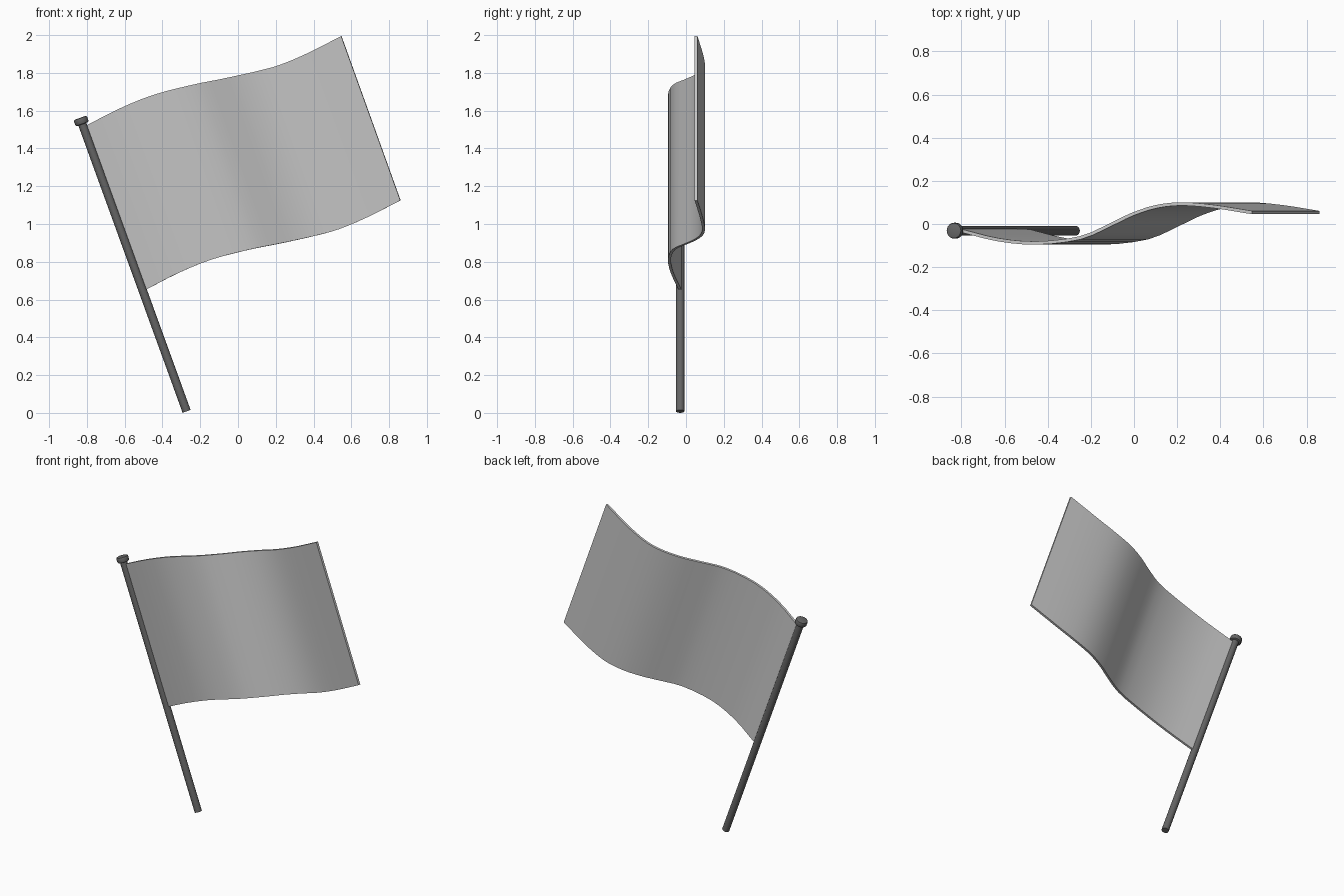
import bpy, bmesh, math
from mathutils import Vector, Matrix

cube = bpy.data.objects.get("Cube")
if cube:
    bpy.data.objects.remove(cube, do_unlink=True)


def material(name, grey):
    mat = bpy.data.materials.new(name)
    mat.use_nodes = True
    colour = (grey, grey, grey, 1)
    mat.diffuse_color = colour
    bsdf = next(n for n in mat.node_tree.nodes if n.type == 'BSDF_PRINCIPLED')
    bsdf.inputs["Base Color"].default_value = colour
    return mat


def make_object(name, bm, mat):
    mesh = bpy.data.meshes.new(name)
    bmesh.ops.recalc_face_normals(bm, faces=bm.faces)
    bm.to_mesh(mesh)
    bm.free()
    mesh.materials.append(mat)
    obj = bpy.data.objects.new(name, mesh)
    bpy.context.collection.objects.link(obj)
    bpy.ops.object.select_all(action='DESELECT')
    obj.select_set(True)
    bpy.context.view_layer.objects.active = obj
    bpy.ops.object.shade_smooth_by_angle(angle=math.radians(35))
    return obj


def rod(name, start, end, radius, sides, mat, bevel=0):
    """Cylinder between two points, with optionally bevelled rims."""
    axis = end - start
    bm = bmesh.new()
    bmesh.ops.create_cone(bm, cap_ends=True, segments=sides, radius1=radius,
                          radius2=radius, depth=axis.length)
    if bevel:
        rims = [e for e in bm.edges if abs(e.verts[0].co.z - e.verts[1].co.z) < 1e-5]
        bmesh.ops.bevel(bm, geom=rims, offset=bevel, segments=2, profile=0.5,
                        affect='EDGES')
    turn = axis.to_track_quat('Z', 'Y').to_matrix().to_4x4()
    bm.transform(Matrix.Translation((start + end) / 2) @ turn)
    return make_object(name, bm, mat)


def smooth_path(points, steps):
    """Catmull-Rom curve through the points."""
    pts = [2 * points[0] - points[1]] + points + [2 * points[-1] - points[-2]]
    path = []
    for a, b, c, d in zip(pts, pts[1:], pts[2:], pts[3:]):
        for i in range(steps):
            t = i / steps
            path.append(0.5 * (2 * b + (c - a) * t + (2 * a - 5 * b + 4 * c - d) * t**2
                               + (3 * b - a - 3 * c + d) * t**3))
    return path + [points[-1]]


cloth_grey = material("light grey cloth", 0.56)
pole_grey = material("dark grey pole", 0.13)

# Leaning pole and its flat round cap
foot = Vector((-0.272, -0.031, 0.008))
top = Vector((-0.83, -0.031, 1.545))
along = (top - foot).normalized()
rod("pole", foot, top, 0.0225, 20, pole_grey)
rod("pole_cap", top - along * 0.018, top + along * 0.018, 0.037, 28, pole_grey, 0.008)

# Waving cloth: the top edge swept down parallel to the pole
top_edge = [Vector(p) for p in (
    (-0.805, -0.03, 1.52), (-0.63, -0.073, 1.61), (-0.45, -0.088, 1.683),
    (-0.25, -0.064, 1.735), (-0.11, -0.004, 1.763), (-0.01, 0.044, 1.784),
    (0.1, 0.08, 1.809), (0.22, 0.093, 1.842), (0.37, 0.081, 1.905),
    (0.547, 0.053, 1.995))]
drop = Vector((0.313, 0, -0.87))
bm = bmesh.new()
columns = [(bm.verts.new(p), bm.verts.new(p + drop)) for p in smooth_path(top_edge, 3)]
for (a, b), (c, d) in zip(columns, columns[1:]):
    bm.faces.new((a, b, d, c))
flag = make_object("flag_cloth", bm, cloth_grey)
thick = flag.modifiers.new("thickness", 'SOLIDIFY')
thick.thickness = 0.015
thick.offset = 0
# Keep the hem edges crisp once the cloth has thickness
bpy.ops.object.modifier_apply(modifier=thick.name)
bpy.ops.object.shade_smooth_by_angle(angle=math.radians(35))
